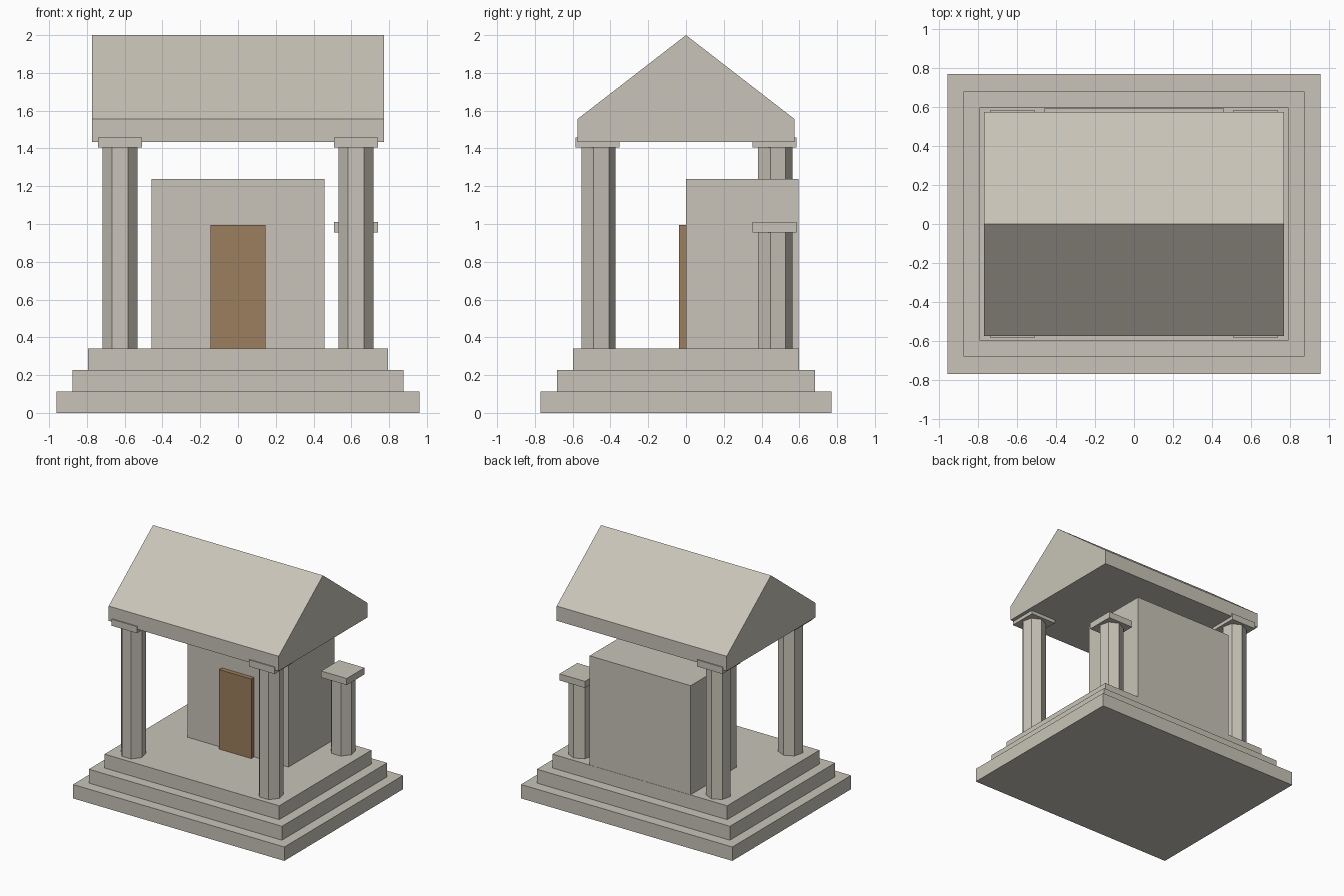
import bpy

if "Cube" in bpy.data.objects:
    bpy.data.objects.remove(bpy.data.objects["Cube"])


def material(name, color):
    mat = bpy.data.materials.new(name)
    mat.diffuse_color = (*color, 1)
    mat.use_nodes = True
    mat.node_tree.nodes["Principled BSDF"].inputs["Base Color"].default_value = mat.diffuse_color
    return mat


STONE = material("stone", (0.58, 0.55, 0.48))
WOOD = material("wood", (0.33, 0.21, 0.11))


def box(name, x, y, z, mat=STONE):
    """Box from (min, max) ranges on each axis."""
    ranges = (x, y, z)
    bpy.ops.mesh.primitive_cube_add(size=1, location=[(a + b) / 2 for a, b in ranges])
    obj = bpy.context.object
    obj.name = name
    obj.scale = [b - a for a, b in ranges]
    bpy.ops.object.transform_apply(location=False, rotation=False, scale=True)
    obj.data.materials.append(mat)
    return obj


def column(name, x, y, top):
    """Seven-sided shaft with a square capital."""
    bpy.ops.mesh.primitive_cylinder_add(vertices=7, radius=0.096, depth=top - FLOOR,
                                        location=(x, y, (top + FLOOR) / 2))
    shaft = bpy.context.object
    shaft.name = name + "_shaft"
    shaft.data.materials.append(STONE)
    h = 0.116
    box(name + "_capital", (x - h, x + h), (y - h, y + h), (top, top + 0.054))


# Stepped base
STEP = 0.114
FLOOR = 3 * STEP
for i, (hx, hy) in enumerate([(0.96, 0.77), (0.877, 0.682), (0.793, 0.598)]):
    box(f"base_step_{i + 1}", (-hx, hx), (-hy, hy), (i * STEP, (i + 1) * STEP))

# Inner chamber and door
box("chamber", (-0.459, 0.459), (0, 0.596), (FLOOR, 1.238))
box("door", (-0.146, 0.146), (-0.036, 0), (FLOOR, 0.995), WOOD)

# Corner columns; the back right one is broken short
CX, CY = 0.625, 0.468
column("front_left_column", -CX, -CY, 1.405)
column("front_right_column", CX, -CY, 1.405)
column("back_left_column", -CX, CY, 1.405)
column("back_right_column", CX, CY, 0.956)

# Gabled roof: pentagon profile extruded along x
profile = [(-0.575, 1.434), (0.575, 1.434), (0.575, 1.555), (0, 2.0), (-0.575, 1.555)]
n = len(profile)
verts = [(x, y, z) for x in (-0.772, 0.772) for y, z in profile]
faces = [tuple(reversed(range(n))), tuple(range(n, 2 * n))]
faces += [(i, (i + 1) % n, (i + 1) % n + n, i + n) for i in range(n)]
mesh = bpy.data.meshes.new("roof")
mesh.from_pydata(verts, [], faces)
mesh.materials.append(STONE)
bpy.context.collection.objects.link(bpy.data.objects.new("roof", mesh))
